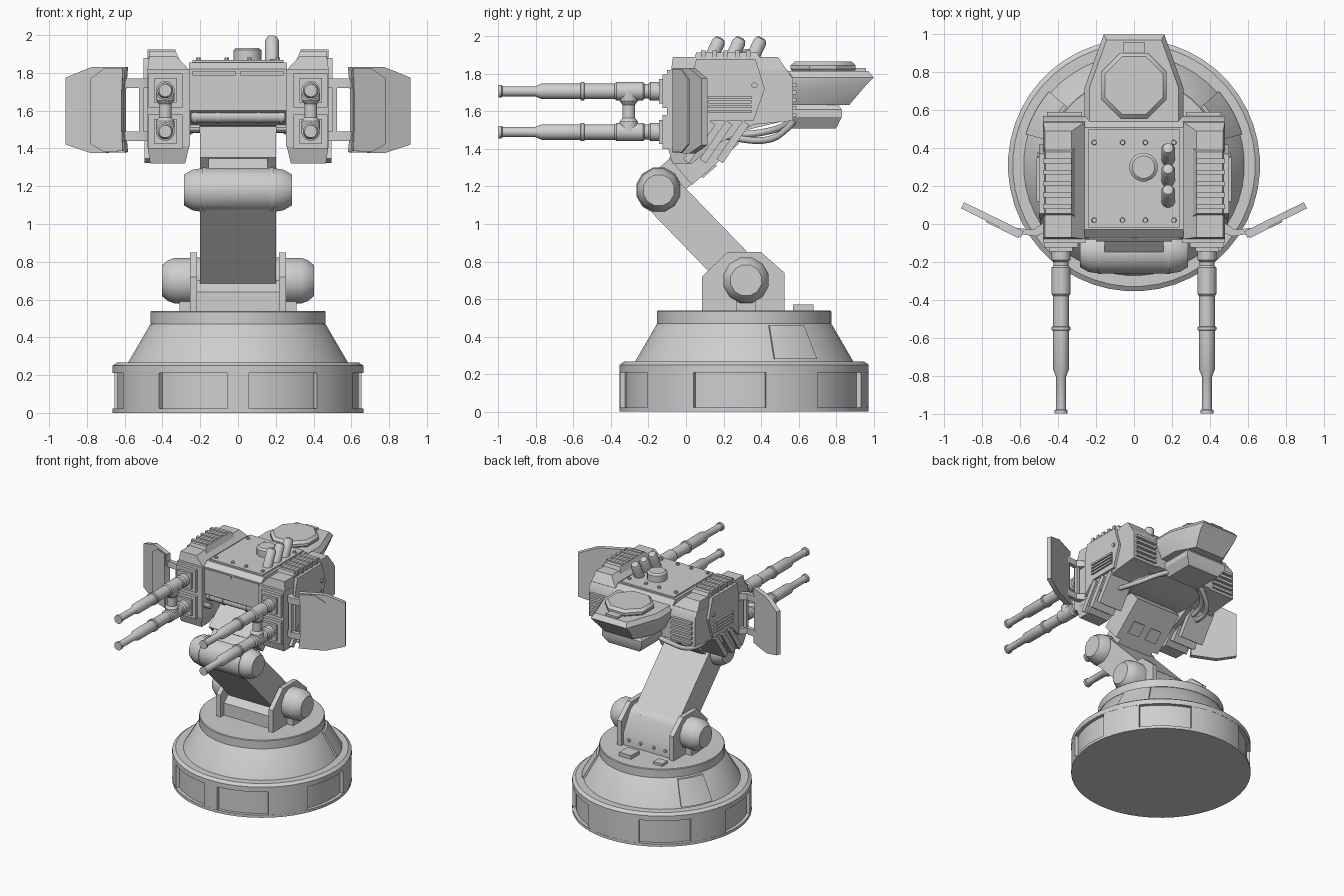
import bpy, bmesh
from math import radians, sin, cos, pi
from mathutils import Matrix, Vector

cube = bpy.data.objects.get("Cube")
if cube:
    bpy.data.objects.remove(cube, do_unlink=True)

grey = bpy.data.materials.new("plain_grey")
grey.use_nodes = True
COLOR = (0.62, 0.62, 0.62, 1)
grey.diffuse_color = COLOR
grey.node_tree.nodes["Principled BSDF"].inputs["Base Color"].default_value = COLOR
solids = []


def register(name, data, mirror):
    ob = bpy.data.objects.new(name, data)
    bpy.context.collection.objects.link(ob)
    data.materials.append(grey)
    if mirror:
        ob.modifiers.new("Mirror", 'MIRROR')
    return ob


def skin(name, rings, mirror=False, closed=False):
    """Join equal rings of points into a solid; closed links last ring to first."""
    bm = bmesh.new()
    loops = [[bm.verts.new(p) for p in ring] for ring in rings]
    n = len(loops[0])
    for a, b in zip(loops, loops[1:] + (loops[:1] if closed else [])):
        for i in range(n):
            j = (i + 1) % n
            bm.faces.new((a[i], a[j], b[j], b[i]))
    if not closed:
        bm.faces.new(loops[0])
        bm.faces.new(loops[-1])
    bmesh.ops.recalc_face_normals(bm, faces=bm.faces)
    me = bpy.data.meshes.new(name)
    bm.to_mesh(me)
    bm.free()
    ob = register(name, me, mirror)
    solids.append(ob)
    return ob


def prism(name, pts, a, b, axis='x', mirror=False):
    put = {'x': lambda p, t: (t, p[0], p[1]), 'y': lambda p, t: (p[0], t, p[1]),
           'z': lambda p, t: (p[0], p[1], t)}[axis]
    return skin(name, [[put(p, t) for p in pts] for t in (a, b)], mirror)


def rect(x0, x1, y0, y1):
    return [(x0, y0), (x1, y0), (x1, y1), (x0, y1)]


def loft(name, layers, mirror=False):
    """Stack of outlines, each given with its height."""
    return skin(name, [[(x, y, z) for x, y in pts] for pts, z in layers], mirror)


def box(name, x0, x1, y0, y1, z0, z1, mirror=False):
    return prism(name, rect(x0, x1, y0, y1), z0, z1, 'z', mirror)


def slab(name, p, q, half, x0, x1, mirror=False):
    """Tilted bar in the side plane from p to q."""
    p, q = Vector(p), Vector(q)
    d = (q - p).normalized() * half
    n = Vector((-d.y, d.x))
    return prism(name, [p + n, q + n, q - n, p - n], x0, x1, 'x', mirror)


def lathe(name, profile, origin, direction=(0, 0, 1), n=12, mirror=False):
    """Turned part; profile is (distance along axis, radius)."""
    turn = Vector(direction).to_track_quat('Z', 'Y')
    angles = [2 * pi * (i + 0.5) / n for i in range(n)]
    return skin(name, [[Vector(origin) + turn @ Vector((r * cos(a), r * sin(a), t))
                        for a in angles] for t, r in profile], mirror)


def arc(name, a0, a1, low, high, depth, mirror=False):
    """Curved block round the base; low and high are (radius, height)."""
    rings = []
    for i in range(9):
        a = radians(a0 + (a1 - a0) * i / 8)
        rings.append([(r * sin(a), BASE_Y - r * cos(a), z) for r, z in
                      ((low[0] - depth, low[1]), low, high, (high[0] - depth, high[1]))])
    return skin(name, rings, mirror)


# Base drum with six recessed bays
BASE_Y = 0.31
base = (0, BASE_Y, 0)
lathe("base_core", [(0.005, .638), (.24, .638)], base, n=48)
lathe("base_bottom_rim", [(0, .665), (.022, .665)], base, n=48)
lathe("base_top_rim", [(.21, .665), (.25, .665), (.268, .64), (.268, .585)], base, n=48)
lathe("base_cone", [(.26, .587), (.465, .468), (.475, .455)], base, n=48)
lathe("base_cap", [(.47, .465), (.535, .465), (.54, .46)], base, n=48)
arc("front_post", -5, 5, (.663, .01), (.663, .22), .04)
arc("rear_post", 160, 200, (.663, .01), (.663, .22), .04)
for a0, a1 in ((39, 66), (100, 126)):
    arc("side_post", a0, a1, (.663, .01), (.663, .22), .04, True)
arc("cone_hatch", 106, 131, (.593, .28), (.487, .46), .04, True)
box("deck_box_large", .02, .13, .57, .68, .53, .57)
box("deck_box_small", -.24, -.16, .58, .65, .53, .56)

# Shoulder joint
SHOULDER, ELBOW = (.32, .70), (-.145, 1.18)
prism("shoulder_cheek", [(.085, .53), (.085, .72), (.22, .85), (.40, .85), (.525, .74), (.525, .53)],
      .217, .255, mirror=True)
lathe("shoulder_cap", [(0, .125), (.085, .125), (.12, .112), (.152, .085)],
      (.25, *SHOULDER), (1, 0, 0), 12, True)
lathe("shoulder_drum", [(0, .125), (.44, .125)], (-.22, *SHOULDER), (1, 0, 0), 24)
prism("shoulder_skirt", [(.13, .53), (.13, .64), (.25, .75), (.42, .775), (.5, .63), (.5, .53)], -.22, .22)
box("shoulder_bracket", .25, .31, .27, .37, .53, .62, True)
for x in (.06, .165):
    lathe("skirt_bolt", [(0, .014), (.012, .01)], (x, .5, .59), (0, 1, 0), 8, True)

# Arm and elbow
slab("lower_arm", SHOULDER, ELBOW, .11, -.2, .2)
lathe("elbow_drum", [(0, .085), (.045, .112), (.1, .12), (.47, .12), (.525, .112), (.57, .085)],
      (-.285, *ELBOW), (1, 0, 0), 12)
for x in (-.19, .17):
    lathe("elbow_band", [(0, .124), (.02, .124)], (x, *ELBOW), (1, 0, 0), 12)
slab("upper_arm_neck", ELBOW, (.1, 1.39), .09, -.155, .155)
slab("upper_arm", (-.03, 1.28), (.22, 1.50), .095, -.2, .2)
slab("arm_hatch", (.08, 1.256), (.155, 1.322), .015, .03, .13, True)

# Central hull
prism("hull", [(-.07, 1.6), (-.07, 1.82), (-.03, 1.855), (.51, 1.855), (.57, 1.78), (.57, 1.56),
               (.32, 1.5), (.05, 1.52)], -.26, .26)
box("hull_top_plate", -.24, .24, -.02, .5, 1.85, 1.868)
box("hull_front_strip", .01, .24, -.078, -.06, 1.785, 1.81, True)
lathe("hull_front_tube", [(0, .035), (.5, .035)], (-.25, -.02, 1.57), (1, 0, 0), 12)
for x in (.1, .22):
    lathe("tube_band", [(0, .042), (.015, .042)], (x, -.02, 1.57), (1, 0, 0), 12, True)
lathe("hull_side_pin", [(0, .022), (.07, .022)], (.2, -.06, 1.505), (1, 0, 0), 10, True)
for x in (.06, .21):
    for y in (.02, .43):
        lathe("plate_bolt", [(0, .015), (.02, .012)], (x, y, 1.862), n=8, mirror=True)
lathe("top_drum", [(0, .076), (.06, .076), (.073, .06)], (.05, .3, 1.86), n=16)
for y in (.12, .23, .34):
    lathe("exhaust", [(0, .037), (.125, .037), (.145, .028), (.152, .012)],
          (.18, y, 1.855), (0, .42, .9), 12)

# Side pods
prism("pod", [(-.1, 1.41), (-.1, 1.82), (.54, 1.82), (.57, 1.77), (.57, 1.55), (.36, 1.53), (.14, 1.41)],
      .255, .48, mirror=True)
loft("pod_roof", [(rect(.257, .48, -.08, .54), 1.815), (rect(.33, .47, -.07, .49), 1.89)], True)
loft("pod_roof_cover", [(rect(.31, .475, .04, .4), 1.87), (rect(.33, .468, .055, .38), 1.915)], True)
loft("pod_keel", [(rect(.28, .465, -.07, .03), 1.32), (rect(.257, .48, -.1, .14), 1.415)], True)
prism("pod_shell", [(.03, 1.45), (.03, 1.78), (.055, 1.88), (.37, 1.88), (.42, 1.72), (.36, 1.55), (.13, 1.55)],
      .47, .5, mirror=True)
for i in range(4):
    box("side_fin", .49, .515, .12, .35, 1.592 + i * .025, 1.607 + i * .025, True)
for i in range(5):
    box("roof_fin", .33, .48, .08 + i * .06, .105 + i * .06, 1.85, 1.925, True)
for i in range(5):
    box("rear_fin", .275, .46, .56, .59, 1.57 + i * .04, 1.59 + i * .04, True)
for y in (0, .09, .18):
    slab("keel_rib", (y, 1.335), (y + .14, 1.54), .02, .29, .495, True)
lathe("shell_bolt", [(0, .016), (.012, .016)], (.498, .365, 1.74), (1, 0, 0), 8, True)

# Twin guns on each pod
GUN_X = .385
barrel = [(0, .05), (.05, .05), (.06, .04), (.08, .04), (.09, .05), (.23, .05), (.24, .042), (.4, .042),
          (.403, .05), (.42, .05), (.423, .042), (.63, .042), (.665, .027), (.838, .027), (.842, .034), (.86, .034)]
for z in (1.49, 1.707):
    box("gun_plate", .295, .475, -.125, -.09, z - .09, z + .09, True)
    box("gun_boss", .325, .445, -.145, -.1, z - .065, z + .065, True)
    lathe("gun_barrel", barrel, (GUN_X, -.14, z), (0, -1, 0), 16, True)
lathe("gun_link", [(0, .052), (.05, .05), (.07, .035), (.14, .035), (.16, .05), (.21, .052)],
      (GUN_X, -.305, 1.495), n=12, mirror=True)

# Angled shields and their struts
outline = [(0, 1.38), (.2, 1.375), (.35, 1.42), (.35, 1.775), (.2, 1.83), (0, 1.83), (.012, 1.7), (.012, 1.5)]
place = Matrix.Translation((.59, -.055, 0)) @ Matrix.Rotation(radians(26), 4, 'Z')
for name, pts, t0, t1 in (("shield", outline, -.018, .018),
                          ("shield_face", [(u * .55 + .01, 1.6 + (z - 1.6) * .97) for u, z in outline],
                           -.026, 0)):
    prism(name, pts, t0, t1, 'y', True).data.transform(place)
for z in (1.44, 1.72):
    prism("shield_strut", [(.46, -.04), (.52, -.065), (.62, -.05), (.63, -.02), (.53, -.03), (.46, .02)],
          z, z + .05, 'z', True)
box("strut_bar", .5, .525, -.06, -.03, 1.45, 1.77, True)

# Rear housing with faceted hatch


def housing(half, back, tail):
    return [(-half, .52), (half, .52), (half, .72), (tail, back), (-tail, back), (-half, .72)]


loft("rear_housing", [(housing(.21, .87, .13), 1.635), (housing(.26, .96, .16), 1.74),
                      (housing(.26, 1.0, .16), 1.78), (housing(.235, .97, .145), 1.815)])
lathe("rear_hatch", [(0, .17), (.02, .187), (.04, .187), (.06, .165)], (0, .73, 1.805), n=8)
box("hatch_latch", -.055, .055, .87, .96, 1.79, 1.83)
loft("rear_sensor", [(rect(-.14, .14, .56, .8), 1.51), (rect(-.18, .18, .56, .83), 1.57),
                     (rect(-.18, .18, .56, .83), 1.61), (rect(-.15, .15, .56, .8), 1.65)])

# Hoses under the hull
for k in (0, .045):
    path = [(.37 - k, .14, 1.49), (.37 - k, .28, 1.455 + k / 2), (.33 - k, .44, 1.45 + k),
            (.22 - k, .54, 1.51 + k / 2), (.12 - k, .58, 1.56)]
    cu = bpy.data.curves.new("hose", 'CURVE')
    cu.dimensions, cu.bevel_depth, cu.bevel_resolution, cu.resolution_u = '3D', .018, 2, 6
    sp = cu.splines.new('BEZIER')
    sp.bezier_points.add(len(path) - 1)
    for bp, co in zip(sp.bezier_points, path):
        bp.co = co
        bp.handle_left_type = bp.handle_right_type = 'AUTO'
    register("hose", cu, True)

# Smooth the round parts, keep edges crisp
bpy.ops.object.select_all(action='DESELECT')
for ob in solids:
    ob.select_set(True)
bpy.context.view_layer.objects.active = solids[0]
bpy.ops.object.shade_smooth_by_angle(angle=radians(32))
